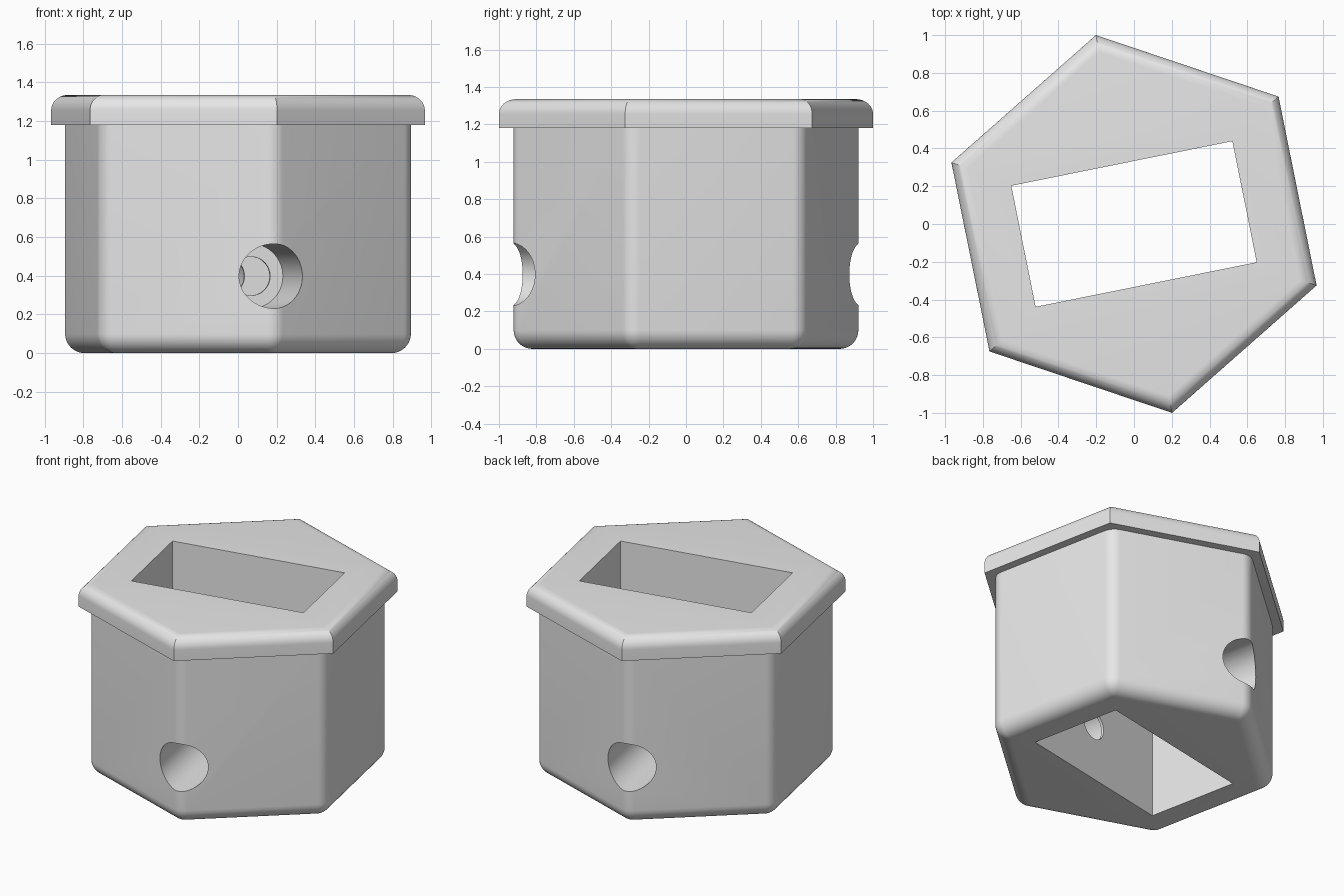
import bpy
import bmesh
from math import sin, cos, pi, radians
from mathutils import Vector

if "Cube" in bpy.data.objects:
    bpy.data.objects.remove(bpy.data.objects["Cube"], do_unlink=True)

TURN = radians(11.4)      # the whole housing is turned about z
SIDES = 6
HOLE_Z = 0.398

grey = bpy.data.materials.new("plain_grey")
grey.use_nodes = True
grey.diffuse_color = (0.8, 0.8, 0.8, 1)
grey.node_tree.nodes["Principled BSDF"].inputs["Base Color"].default_value = (0.8, 0.8, 0.8, 1)


def hex_ring(radius, z, corner=0.0, steps=0):
    """Hexagon outline; each corner is an arc of the given radius."""
    points = []
    for i in range(SIDES):
        a = TURN + pi / 6 + i * pi / 3
        centre = Vector((cos(a), sin(a), 0)) * radius
        for s in range(steps + 1):
            b = a + (s / steps - 0.5) * pi / 3 if steps else a
            points.append(centre + Vector((cos(b) * corner, sin(b) * corner, z)))
    return points


def loft(name, rings):
    """Skin a stack of equal outlines and cap both ends."""
    bm = bmesh.new()
    loops = [[bm.verts.new(p) for p in ring] for ring in rings]
    n = len(loops[0])
    for low, high in zip(loops, loops[1:]):
        for i in range(n):
            j = (i + 1) % n
            bm.faces.new((low[i], low[j], high[j], high[i]))
    bm.faces.new(loops[0][::-1])
    bm.faces.new(loops[-1])
    bmesh.ops.remove_doubles(bm, verts=bm.verts, dist=1e-5)
    bmesh.ops.recalc_face_normals(bm, faces=bm.faces)
    mesh = bpy.data.meshes.new(name)
    bm.to_mesh(mesh)
    bm.free()
    obj = bpy.data.objects.new(name, mesh)
    bpy.context.collection.objects.link(obj)
    return obj


def combine(target, tool, operation):
    """Apply a boolean and discard the tool."""
    tool.hide_render = True
    mod = target.modifiers.new(operation, "BOOLEAN")
    mod.operation = operation
    mod.solver = "EXACT"
    mod.object = tool
    bpy.ops.object.select_all(action="DESELECT")
    target.select_set(True)
    bpy.context.view_layer.objects.active = target
    bpy.ops.object.modifier_apply(modifier=mod.name)
    bpy.data.objects.remove(tool, do_unlink=True)


def bore(radius, depth, offset):
    """Horizontal cylinder along the front-to-back corner axis."""
    axis = Vector((sin(TURN), -cos(TURN), 0))
    bpy.ops.mesh.primitive_cylinder_add(
        vertices=64, radius=radius, depth=depth,
        location=axis * offset + Vector((0, 0, HOLE_Z)),
        rotation=(pi / 2, 0, TURN))
    return bpy.context.object


# Body: hexagonal block with rounded upright and bottom edges
FILLET, CORE, STEPS = 0.1, 0.838, 10
angles = [k / STEPS * pi / 2 for k in range(STEPS + 1)]
body_rings = [hex_ring(CORE, FILLET * (1 - cos(t)), FILLET * sin(t), STEPS) for t in angles]
body_rings.append(hex_ring(CORE, 1.23, FILLET, STEPS))
housing = loft("housing", body_rings)

# Rim: sharp-cornered hexagonal cap with a rounded top edge
RIM, TOP, ROUND = 1.02, 1.335, 0.08
rim_rings = [hex_ring(RIM, 1.18)]
rim_rings += [hex_ring(RIM - ROUND * (1 - cos(t)) / cos(pi / 6), TOP - ROUND * (1 - sin(t)))
              for t in angles]
combine(housing, loft("rim", rim_rings), "UNION")

# Rectangular slot straight through
bpy.ops.mesh.primitive_cube_add(size=1, location=(0, 0, 0.7), rotation=(0, 0, TURN))
slot = bpy.context.object
slot.scale = (1.194, 0.654, 2)
combine(housing, slot, "DIFFERENCE")

# Screw bore with a wide counterbore at front and back corners
combine(housing, bore(0.1, 1.2, 0), "DIFFERENCE")
for side in (1, -1):
    combine(housing, bore(0.167, 1.0, side * 0.845), "DIFFERENCE")

# Finish
housing.data.materials.clear()
housing.data.materials.append(grey)
bpy.ops.object.select_all(action="DESELECT")
housing.select_set(True)
bpy.context.view_layer.objects.active = housing
bpy.ops.object.shade_smooth_by_angle(angle=radians(30))
